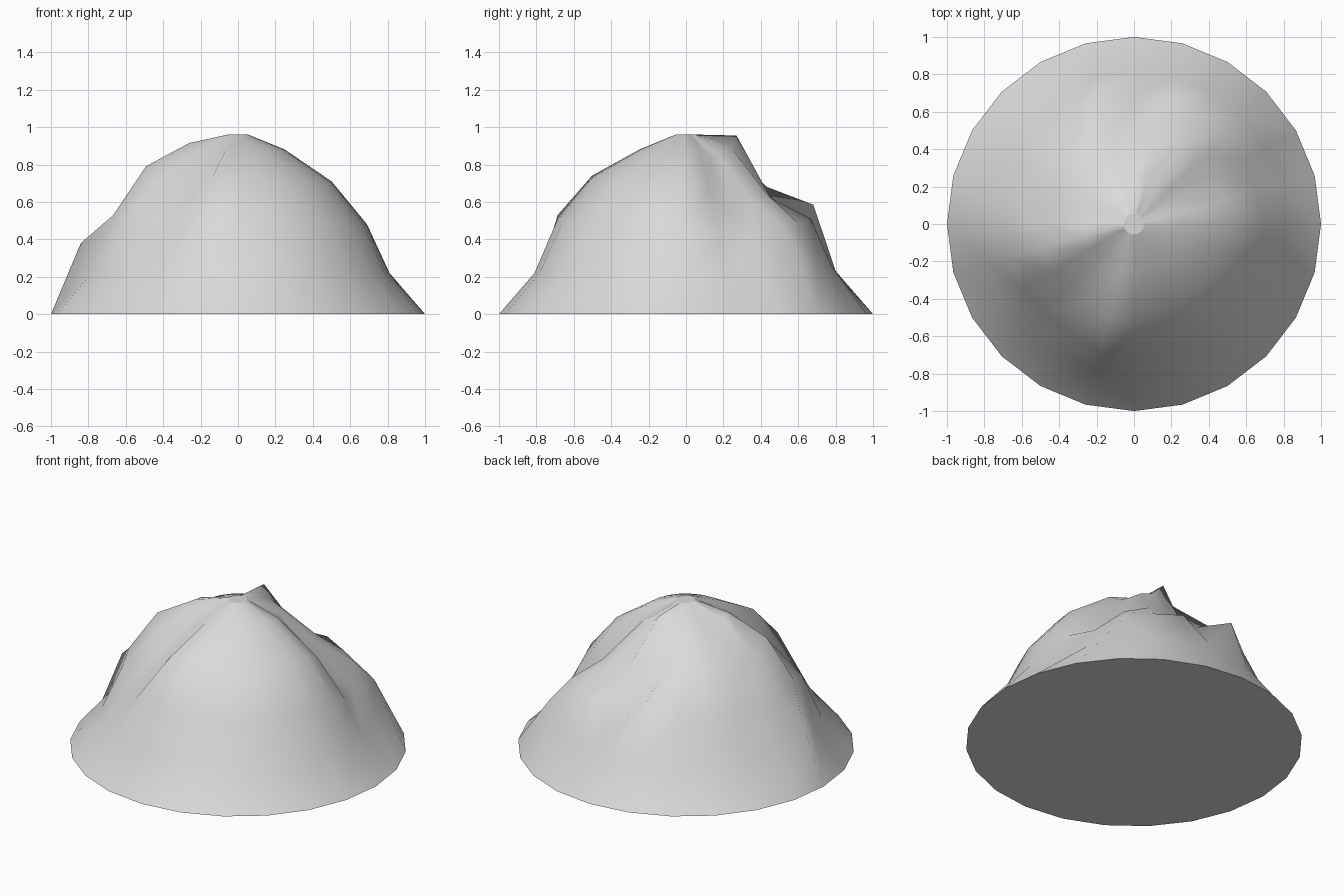
import bpy, bmesh
from math import sin, cos, radians

if "Cube" in bpy.data.objects:
    bpy.data.objects.remove(bpy.data.objects["Cube"])

SIDES = 24
# Dome profile: radius, height from rim to summit
PROFILE = [(1, 0), (.81, .22), (.69, .48), (.5, .71), (.25, .88), (.055, .96)]
# Ridges, crags and gullies: ring -> {angle: (raise, push outward)}
RELIEF = {
    1: {15: (-.06, 0), 45: (.15, .01), 60: (.04, 0), 75: (.03, 0),
        90: (-.02, 0), 105: (.02, .01), 165: (.02, 0), 180: (.16, .03)},
    2: {15: (-.07, -.01), 30: (-.08, -.01), 45: (.02, 0), 60: (.01, 0),
        75: (.03, 0), 90: (-.09, -.01), 105: (.105, .015), 195: (.05, 0),
        210: (.01, 0), 225: (-.05, -.01), 240: (-.05, -.01),
        255: (.05, .02), 270: (.02, 0)},
    3: {15: (-.05, 0), 30: (-.18, 0), 45: (-.1, 0), 60: (-.07, 0),
        75: (-.09, -.03), 90: (-.2, -.01), 105: (-.07, -.05),
        120: (-.03, 0), 195: (.08, .01), 210: (-.01, 0), 225: (-.07, -.01),
        240: (-.08, -.01), 255: (.03, .02), 270: (.02, 0)},
    4: {30: (-.04, 0), 45: (-.03, 0), 75: (.01, 0), 90: (.075, .02),
        180: (.02, .02), 195: (.035, .02), 225: (-.02, 0), 240: (-.02, 0)},
}


def ring_point(ring, angle):
    radius, height = PROFILE[ring]
    lift, push = RELIEF.get(ring, {}).get(angle, (0, 0))
    a = radians(angle)
    return (radius + push) * cos(a), (radius + push) * sin(a), height + lift


# Mountain body with flat summit and closed underside
bm = bmesh.new()
rings = [[bm.verts.new(ring_point(r, 360 // SIDES * i)) for i in range(SIDES)]
         for r in range(len(PROFILE))]
for low, high in zip(rings, rings[1:]):
    for i in range(SIDES):
        j = (i + 1) % SIDES
        bm.faces.new((low[i], low[j], high[j], high[i])).smooth = True
for cap in (bm.faces.new(rings[0][::-1]), bm.faces.new(rings[-1])):
    for edge in cap.edges:
        edge.smooth = False

mesh = bpy.data.meshes.new("mountain")
bm.to_mesh(mesh)
bm.free()
mountain = bpy.data.objects.new("mountain", mesh)
bpy.context.collection.objects.link(mountain)

# Plain stone grey
stone = bpy.data.materials.new("stone_grey")
stone.use_nodes = True
grey = (.7, .7, .7, 1)
stone.diffuse_color = grey
stone.node_tree.nodes["Principled BSDF"].inputs["Base Color"].default_value = grey
mesh.materials.append(stone)
